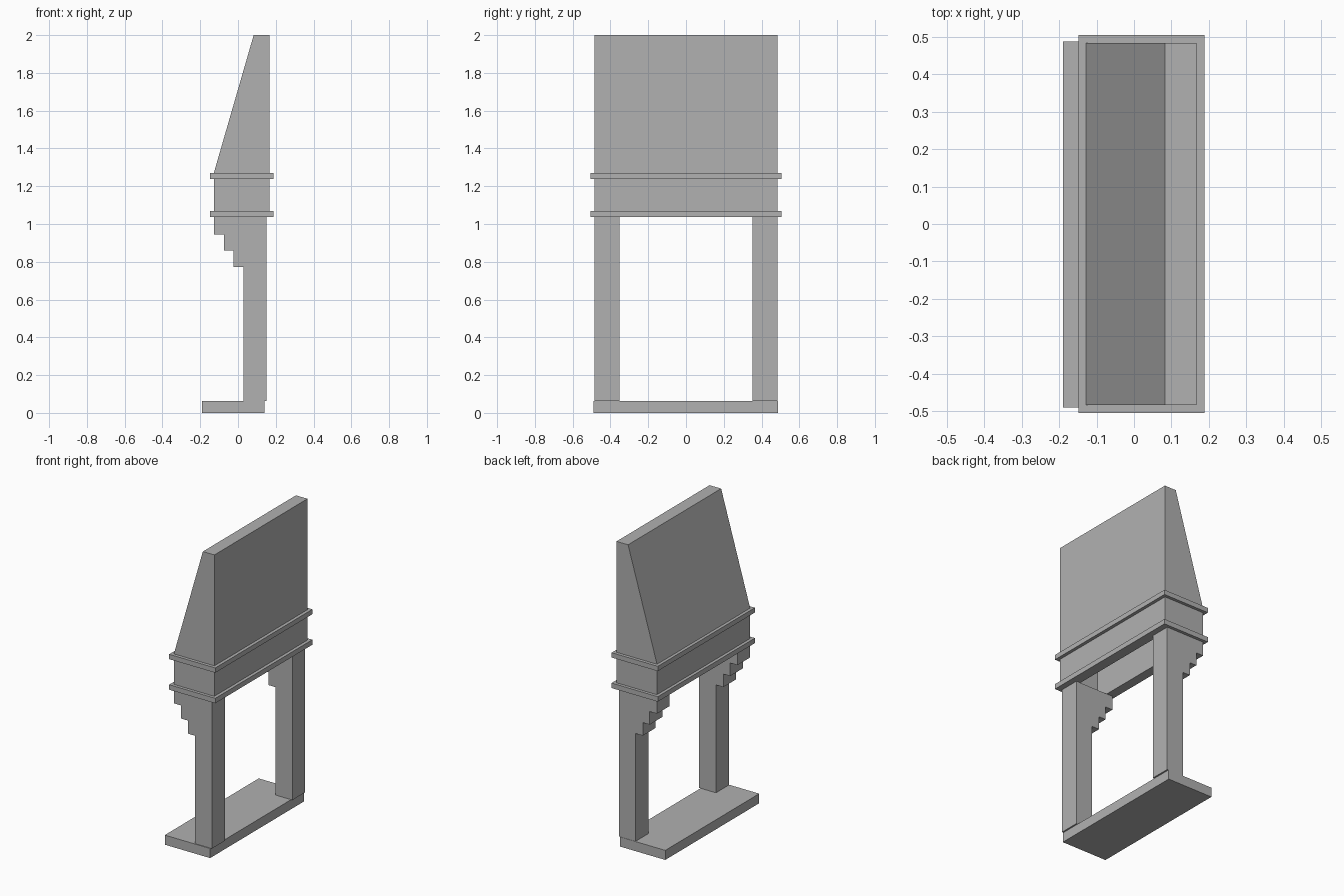
import bpy, bmesh

if "Cube" in bpy.data.objects:
    bpy.data.objects.remove(bpy.data.objects["Cube"])

# Mid grey stone
stone = bpy.data.materials.new("stone")
stone.diffuse_color = (0.44, 0.44, 0.44, 1)
stone.use_nodes = True
stone.node_tree.nodes["Principled BSDF"].inputs["Base Color"].default_value = stone.diffuse_color


def finish(name, bm):
    bmesh.ops.recalc_face_normals(bm, faces=bm.faces)
    me = bpy.data.meshes.new(name)
    bm.to_mesh(me)
    bm.free()
    me.materials.append(stone)
    ob = bpy.data.objects.new(name, me)
    bpy.context.collection.objects.link(ob)
    return ob


def prism(name, profile, y0, y1):
    """Extrude an (x, z) outline from y0 to y1."""
    bm = bmesh.new()
    face = bm.faces.new([bm.verts.new((x, y0, z)) for x, z in profile])
    ext = bmesh.ops.extrude_face_region(bm, geom=[face])
    verts = [g for g in ext["geom"] if isinstance(g, bmesh.types.BMVert)]
    bmesh.ops.translate(bm, verts=verts, vec=(0, y1 - y0, 0))
    return finish(name, bm)


def frame(name, outer, inner, z0, z1):
    """Hollow rectangular ring; outer and inner are (x0, x1, half_y)."""
    bm = bmesh.new()
    rings = []
    for (x0, x1, h), z in ((outer, z0), (outer, z1), (inner, z1), (inner, z0)):
        rings.append([bm.verts.new(p) for p in
                      ((x0, -h, z), (x1, -h, z), (x1, h, z), (x0, h, z))])
    for k in range(4):
        a, b = rings[k], rings[(k + 1) % 4]
        for i in range(4):
            j = (i + 1) % 4
            bm.faces.new((a[i], a[j], b[j], b[i]))
    return finish(name, bm)


# Hearth slab
prism("hearth_slab", [(-0.19, 0), (0.14, 0), (0.14, 0.063), (-0.19, 0.063)], -0.49, 0.487)

# Posts with stepped corbels
post = [(0.028, 0.063), (0.15, 0.063), (0.15, 1.037), (-0.128, 1.037),
        (-0.128, 0.945), (-0.075, 0.945), (-0.075, 0.859), (-0.025, 0.859),
        (-0.025, 0.773), (0.028, 0.773)]
for side, y0, y1 in (("left", -0.485, -0.352), ("right", 0.352, 0.485)):
    prism(side + "_post", post, y0, y1)

# Hollow frieze between two projecting mouldings
inner = (-0.085, 0.12, 0.44)
frame("lower_moulding", (-0.148, 0.188, 0.505), inner, 1.037, 1.07)
frame("frieze", (-0.128, 0.167, 0.485), inner, 1.07, 1.238)
frame("upper_moulding", (-0.148, 0.188, 0.505), inner, 1.238, 1.27)

# Sloping chimney hood
prism("chimney_hood", [(-0.128, 1.27), (0.167, 1.27), (0.167, 2.0), (0.083, 2.0)], -0.484, 0.484)
